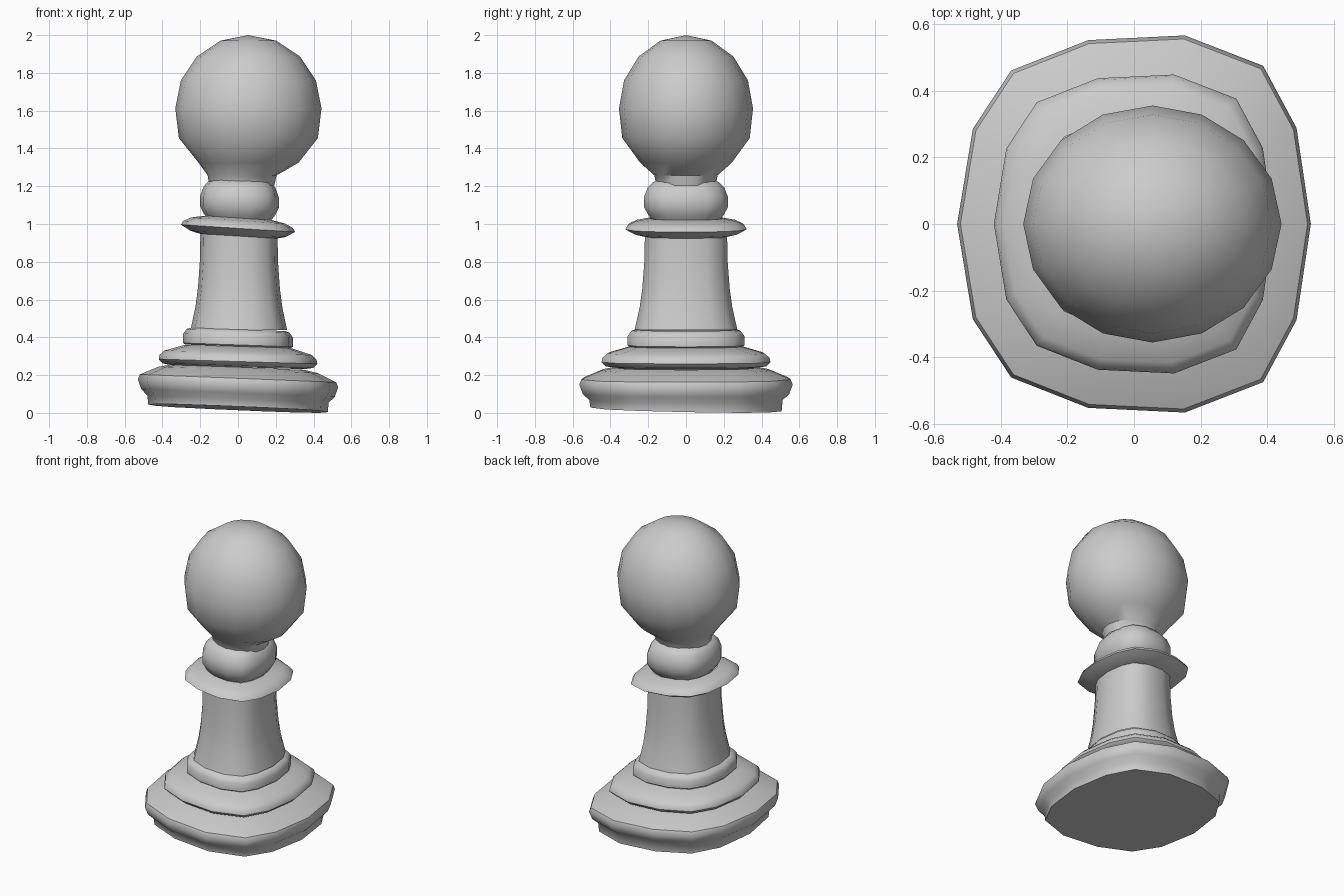
import bpy, bmesh, math

if "Cube" in bpy.data.objects:
    bpy.data.objects.remove(bpy.data.objects["Cube"])

# Slightly squarish 14-sided hand-carved cross-section (half, then mirrored in y)
half = [(.53, 0), (.487, .288), (.387, .474), (.152, .565),
        (-.137, .551), (-.368, .46), (-.483, .285), (-.53, 0)]
carved = [(x / .53, y / .53) for x, y in half]
carved += [(x, -y) for x, y in carved[-2:0:-1]]

# Regular 16-sided cross-section for the head, a little narrow in y
round16 = [(math.cos(i * math.tau / 16), .917 * math.sin(i * math.tau / 16))
           for i in range(16)]


def lathe(name, section, profile, tip=None, cap=False):
    """Skin rings (radius, height, centre x, slope in x, slope in y)."""
    bm = bmesh.new()
    rings = []
    for r, z, cx, sx, sy in profile:
        rings.append([bm.verts.new((cx + r * x, r * y, z - sx * r * x - sy * r * y))
                      for x, y in section])
    n = len(section)
    for a, b in zip(rings, rings[1:]):
        for i in range(n):
            j = (i + 1) % n
            bm.faces.new((a[i], a[j], b[j], b[i]))
    if cap:
        bm.faces.new(rings[0][::-1])
    if tip:
        top = bm.verts.new(tip)
        for i in range(n):
            bm.faces.new((rings[-1][i], rings[-1][(i + 1) % n], top))
    bmesh.ops.recalc_face_normals(bm, faces=bm.faces)
    mesh = bpy.data.meshes.new(name)
    bm.to_mesh(mesh)
    bm.free()
    ob = bpy.data.objects.new(name, mesh)
    bpy.context.collection.objects.link(ob)
    bpy.ops.object.select_all(action='DESELECT')
    ob.select_set(True)
    bpy.context.view_layer.objects.active = ob
    bpy.ops.object.shade_smooth_by_angle(angle=math.radians(44))
    return ob


def tilted(points, slope, cx=0):
    return [(r, z, cx, slope, 0) for r, z in points]


# Wide base with a slightly tilted underside
lathe("base", carved,
      [(.475, .024, 0, .042, .02)] +
      tilted([(.48, .073), (.512, .105), (.53, .155), (.52, .183),
              (.42, .228), (.35, .242)], .04), cap=True)

# Second step of the base
lathe("base_step", carved,
      tilted([(.35, .242), (.40, .25), (.42, .272), (.415, .295),
              (.39, .318), (.32, .34), (.28, .352)], .03))

# Band around the foot of the shaft
lathe("foot_band", carved,
      tilted([(.28, .352), (.29, .36), (.29, .41), (.272, .435), (.25, .442)], .035))

# Flared shaft
lathe("shaft", carved,
      tilted([(.255, .442), (.23, .56), (.217, .66), (.207, .80),
              (.204, .95)], .015, .005))

# Thin collar
lathe("collar", carved,
      tilted([(.20, .935), (.25, .947), (.302, .977), (.29, .998),
              (.25, 1.018), (.18, 1.032)], .065))

# Rounded neck ring
lathe("neck_ring", carved,
      tilted([(.17, 1.025), (.188, 1.05), (.208, 1.09), (.208, 1.145),
              (.19, 1.195), (.165, 1.222), (.13, 1.235)], .02, .008))

# Ball head running into the neck
R, cz, cx = .387, 1.612, .055
head = [(.172, 1.205, .02, 0, 0), (.183, 1.258, .022, 0, 0),
        (.265, 1.325, .056, 0, 0), (.368, 1.455, cx, 0, 0)]
for deg in (0, 22.5, 45, 67.5):
    a = math.radians(deg)
    head.append((R * math.cos(a), cz + .388 * math.sin(a), cx, 0, 0))
lathe("head", round16, head, tip=(cx, 0, 2.0))
